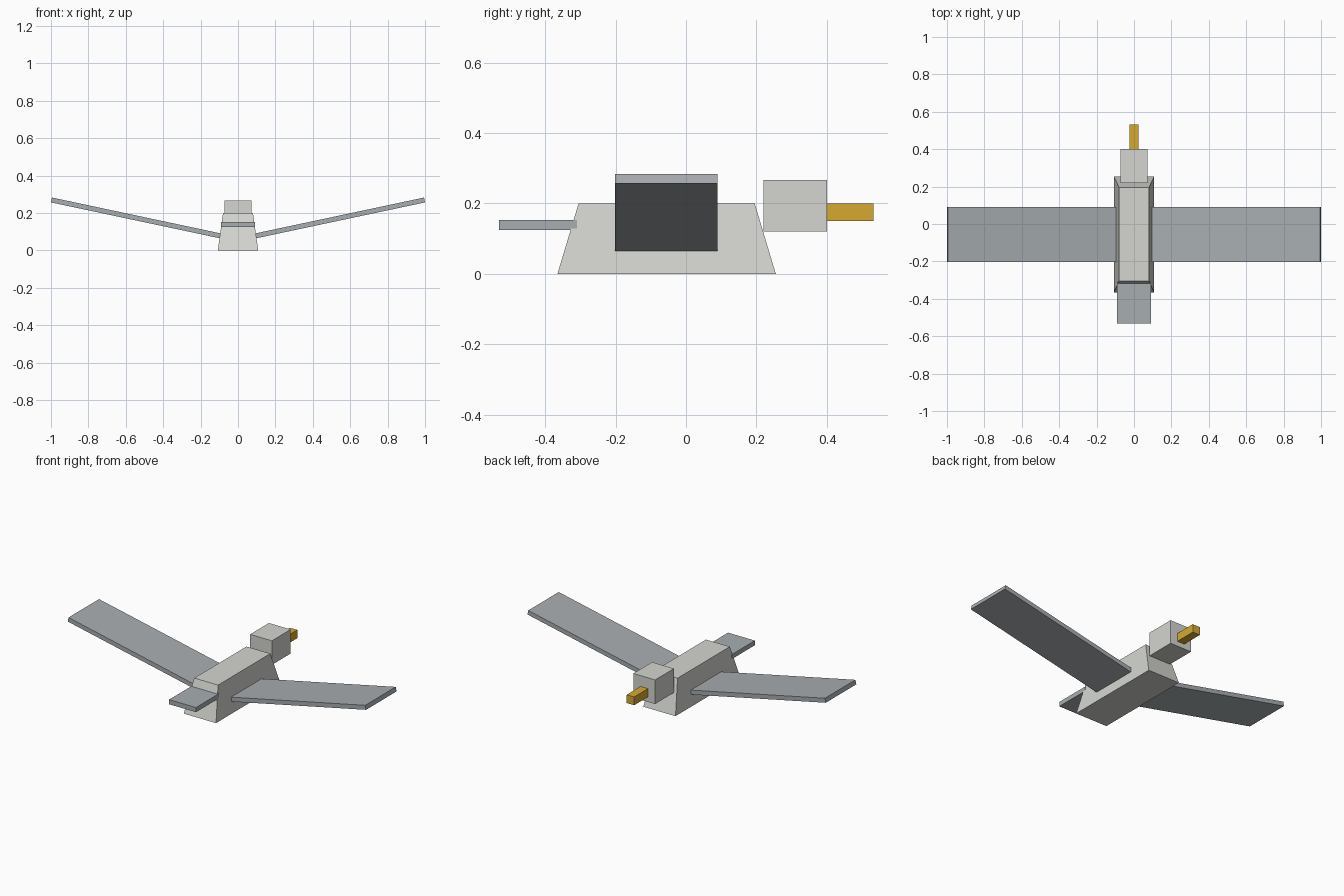
import bpy, bmesh, math
from mathutils import Matrix

if "Cube" in bpy.data.objects:
    bpy.data.objects.remove(bpy.data.objects["Cube"])


def material(name, rgb):
    m = bpy.data.materials.new(name)
    m.diffuse_color = (*rgb, 1)
    m.use_nodes = True
    m.node_tree.nodes["Principled BSDF"].inputs["Base Color"].default_value = m.diffuse_color
    return m


BODY = material("pale_grey", (0.66, 0.67, 0.63))
WING = material("mid_grey", (0.39, 0.42, 0.44))
BEAK = material("golden_yellow", (0.66, 0.40, 0.03))


def block(name, lo, hi, mat):
    """Box between two opposite corners."""
    bm = bmesh.new()
    bmesh.ops.create_cube(bm, size=1)
    for v in bm.verts:
        v.co = [(a + b) / 2 + c * (b - a) for a, b, c in zip(lo, hi, v.co)]
    me = bpy.data.meshes.new(name)
    bm.to_mesh(me)
    bm.free()
    me.materials.append(mat)
    ob = bpy.data.objects.new(name, me)
    bpy.context.collection.objects.link(ob)
    return ob


# Body: block whose top is drawn in to a smaller rectangle
body = block("body", (-0.108, -0.365, 0), (0.108, 0.255, 0.2), BODY)
for v in body.data.vertices:
    if v.co.z > 0.1:
        v.co.x *= 0.08 / 0.108
        v.co.y = -0.055 + (v.co.y + 0.055) * 0.25 / 0.31

# Head, beak and tail
block("head", (-0.073, 0.22, 0.12), (0.073, 0.40, 0.266), BODY)
block("beak", (-0.025, 0.40, 0.15), (0.025, 0.532, 0.20), BEAK)
block("tail", (-0.09, -0.531, 0.125), (0.09, -0.31, 0.153), WING)

# Wings: flat slabs raised 12 degrees, roots set just inside the body
for side, name in ((1, "right_wing"), (-1, "left_wing")):
    wing = block(name, (-0.925, -0.202, 0), (0, 0.09, 0.0265), WING)
    tilt = math.radians(12)
    wing.data.transform(Matrix.Translation((1, 0, 0.257))
                        @ Matrix.Rotation(-tilt, 4, "Y"))
    if side < 0:
        wing.data.transform(Matrix.Scale(-1, 4, (1, 0, 0)))
        wing.data.flip_normals()
